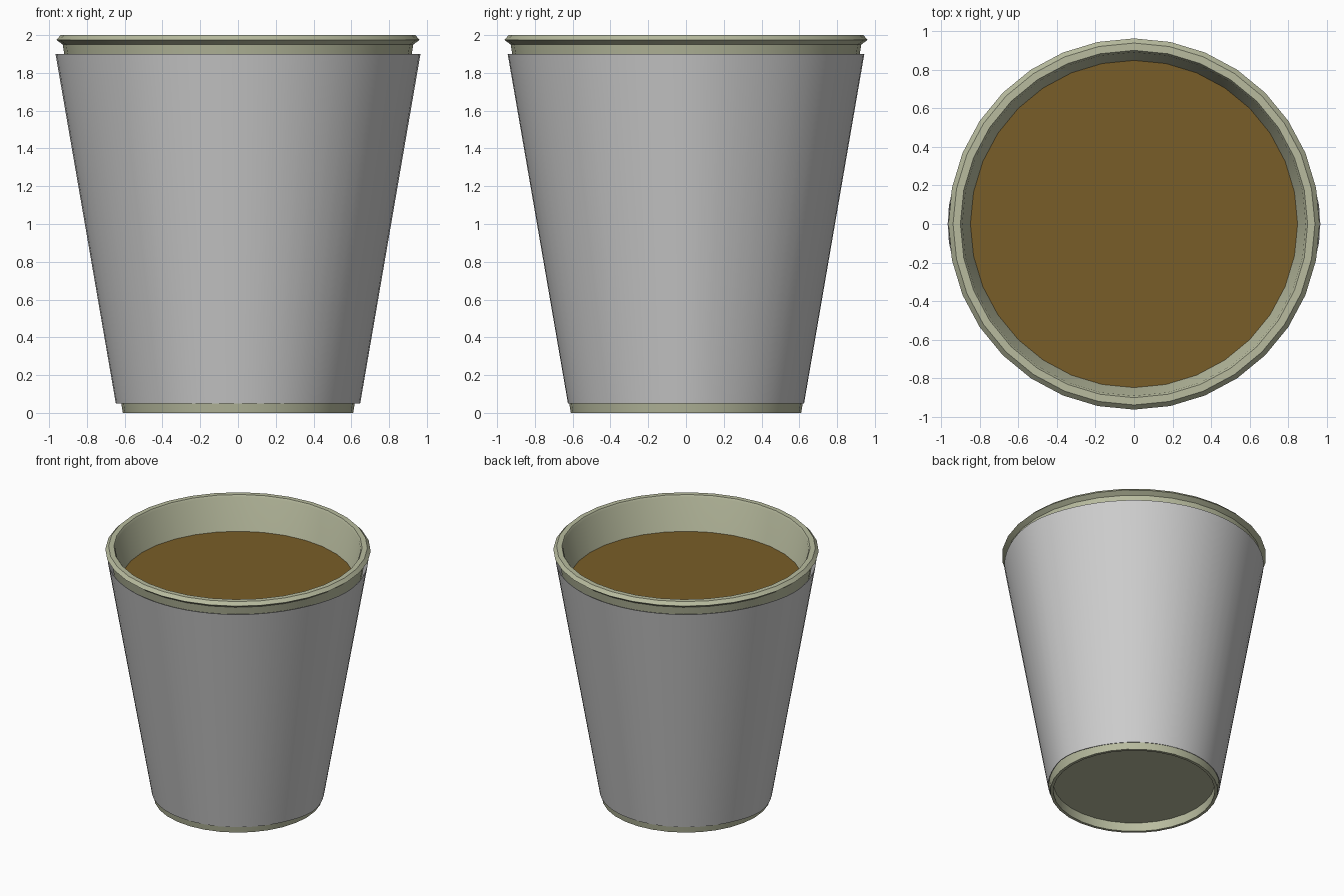
import bpy, bmesh, math

SIDES = 32

cube = bpy.data.objects.get("Cube")
if cube:
    bpy.data.objects.remove(cube, do_unlink=True)


def material(name, rgb):
    mat = bpy.data.materials.new(name)
    mat.use_nodes = True
    mat.diffuse_color = (*rgb, 1)
    mat.node_tree.nodes["Principled BSDF"].inputs["Base Color"].default_value = (*rgb, 1)
    return mat


def round_shape(angle):
    return 0


def lathe(name, profile, mat, sides=SIDES, bulge=round_shape):
    """Spin (radius, height) points about z; radius 0 becomes a single pole."""
    bm = bmesh.new()
    rings = []
    for r, z in profile:
        if r == 0:
            rings.append([bm.verts.new((0, 0, z))] * sides)
            continue
        ring = []
        for i in range(sides):
            a = math.tau * i / sides
            rad = r + bulge(a)
            ring.append(bm.verts.new((rad * math.cos(a), rad * math.sin(a), z)))
        rings.append(ring)
    for low, high in zip(rings, rings[1:]):
        for i in range(sides):
            j = (i + 1) % sides
            corners = dict.fromkeys((low[i], low[j], high[j], high[i]))
            bm.faces.new(list(corners))
    bmesh.ops.recalc_face_normals(bm, faces=bm.faces)
    mesh = bpy.data.meshes.new(name)
    bm.to_mesh(mesh)
    bm.free()
    mesh.materials.append(mat)
    obj = bpy.data.objects.new(name, mesh)
    bpy.context.collection.objects.link(obj)
    bpy.ops.object.select_all(action="DESELECT")
    obj.select_set(True)
    bpy.context.view_layer.objects.active = obj
    bpy.ops.object.shade_smooth_by_angle(angle=math.radians(30))
    return obj


paper = material("pale olive paper", (0.48, 0.50, 0.345))
card = material("light grey card", (0.61, 0.61, 0.61))
coffee = material("brown coffee", (0.19, 0.11, 0.021))

# Cup: recessed base, tapered wall, rolled rim, inner wall and floor
lathe("cup", [
    (0, 0.07), (0.588, 0.07), (0.588, 0), (0.61, 0),
    (0.928, 1.95), (0.962, 1.975), (0.938, 2), (0.9, 2), (0.89, 1.985),
    (0.58, 0.1), (0, 0.1),
], paper)


# Sleeve: thin band with a soft fold on the left and right
def fold(angle):
    return 0.022 * abs(math.cos(angle)) ** 20


LOW, HIGH, CARD = 0.05, 1.9, 0.004
lathe("sleeve", [
    (0.625, LOW), (0.944, HIGH), (0.944 - CARD, HIGH), (0.625 - CARD, LOW), (0.625, LOW),
], card, sides=SIDES * 2, bulge=fold)

# Drink surface
lathe("coffee_surface", [(0, 1.73), (0.852, 1.73)], coffee)

# Drink normals must face up
for poly in bpy.data.objects["coffee_surface"].data.polygons:
    if poly.normal.z < 0:
        poly.flip()
